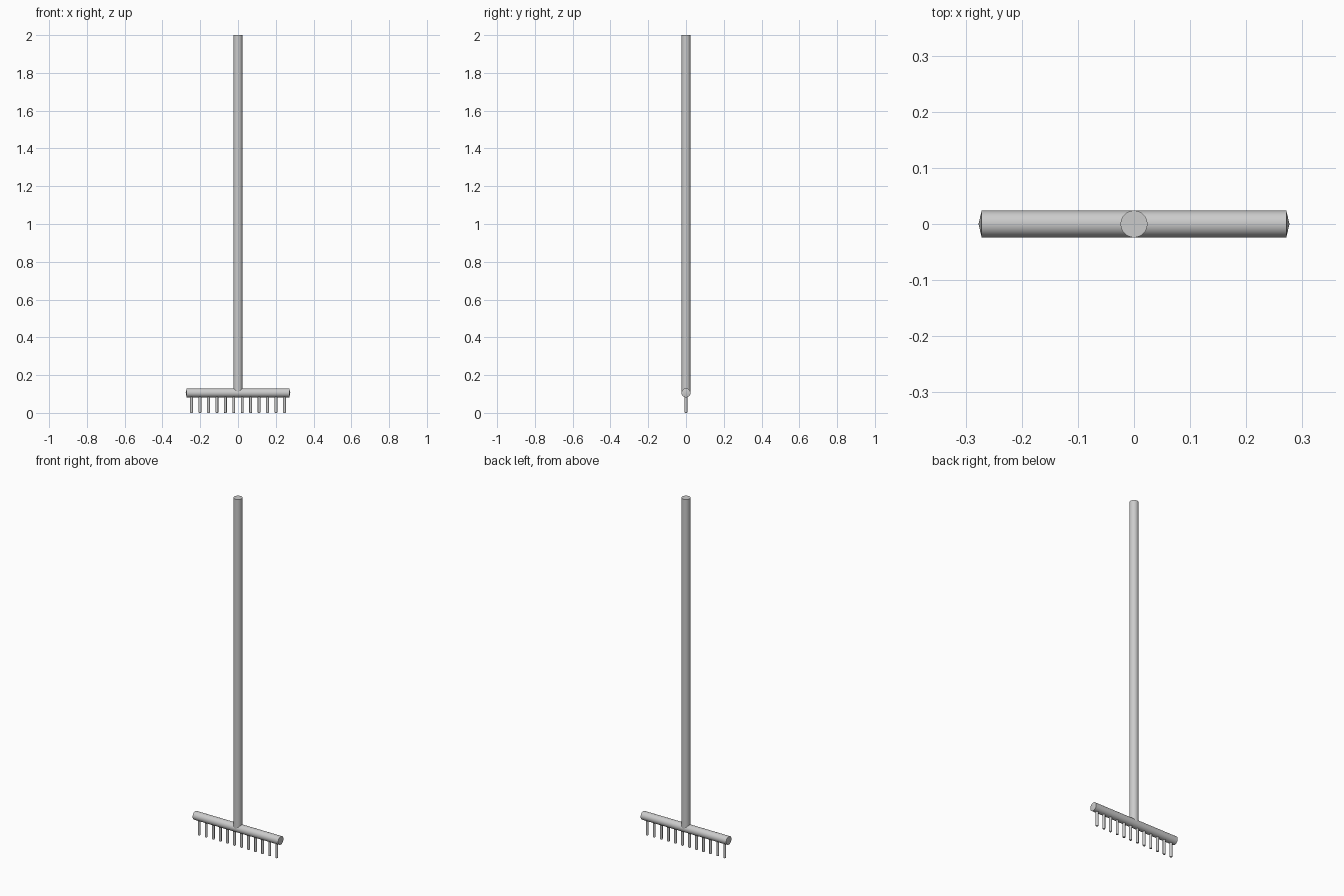
import bpy, bmesh, math
from mathutils import Matrix

if "Cube" in bpy.data.objects:
    bpy.data.objects.remove(bpy.data.objects["Cube"])


def lathe(name, profile, loc, sides, rot=Matrix.Identity(4)):
    """Spin a (radius, height) profile round z, closing both ends."""
    bm = bmesh.new()
    rings = []
    for r, h in profile:
        if r == 0:
            rings.append([bm.verts.new((0, 0, h))] * sides)
        else:
            angles = [2 * math.pi * i / sides for i in range(sides)]
            rings.append([bm.verts.new((r * math.cos(a), r * math.sin(a), h)) for a in angles])
    for low, high in zip(rings, rings[1:]):
        for i in range(sides):
            j = (i + 1) % sides
            bm.faces.new(dict.fromkeys((low[i], low[j], high[j], high[i])))
    if profile[0][0]:
        bm.faces.new(rings[0][::-1])
    if profile[-1][0]:
        bm.faces.new(rings[-1])
    bmesh.ops.transform(bm, matrix=rot, verts=bm.verts)
    bmesh.ops.recalc_face_normals(bm, faces=bm.faces)
    mesh = bpy.data.meshes.new(name)
    bm.to_mesh(mesh)
    bm.free()
    ob = bpy.data.objects.new(name, mesh)
    bpy.context.collection.objects.link(ob)
    ob.location = loc
    ob.select_set(True)
    bpy.context.view_layer.objects.active = ob
    return ob


# long straight handle
lathe("handle", [(0.024, 0.11), (0.024, 2.0)], (0, 0, 0), 32)

# crossbar with shallow conical ends
half = [(0.0238, 0.2715), (0, 0.277)]
lathe("head_bar", [(r, -h) for r, h in reversed(half)] + half, (0, 0, 0.106), 32,
      Matrix.Rotation(math.pi / 2, 4, 'Y'))

# row of twelve teeth
COUNT, SPACING = 12, 0.0447
for i in range(COUNT):
    x = (i - (COUNT - 1) / 2) * SPACING
    lathe(f"tooth_{i + 1}", [(0.0055, 0.0), (0.0075, 0.003), (0.0075, 0.1)], (x, 0, 0), 16)

bpy.ops.object.shade_smooth_by_angle(angle=math.radians(30))
